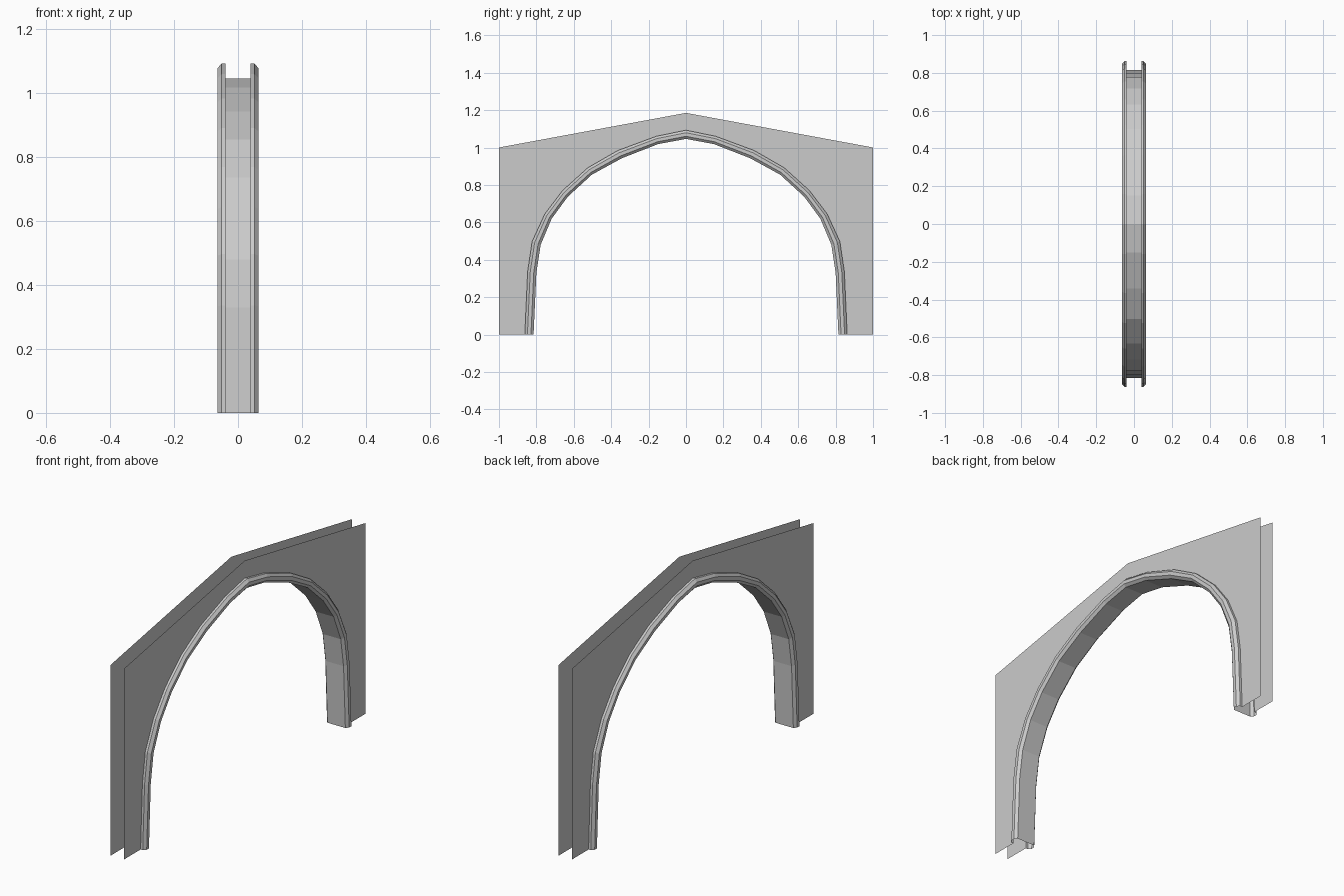
import bpy

if "Cube" in bpy.data.objects:
    bpy.data.objects.remove(bpy.data.objects["Cube"])

# Half arch curves as (y, z), foot to crown: soffit edge and outer trim edge
INNER = [(.815, 0), (.80, .33), (.777, .48), (.718, .62), (.632, .737),
         (.503, .855), (.342, .943), (.15, 1.018), (0, 1.046)]
OUTER = [(.862, 0), (.847, .336), (.823, .497), (.755, .645), (.66, .77),
         (.525, .892), (.365, .984), (.16, 1.06), (0, 1.093)]

# Half trim cross-section as (x, share of the way from soffit to outer edge)
TRIM = [(.0385, 1), (.051, 1), (.064, .7), (.064, .3), (.052, 0)]
PANEL_X = .0385


def mirrored(half):
    """Half curve -> full curve running from -y to +y."""
    return [(-y, z) for y, z in half] + [(y, z) for y, z in reversed(half[:-1])]


def add_mesh(name, verts, faces):
    mesh = bpy.data.meshes.new(name)
    mesh.from_pydata(verts, [], faces)
    mesh.update()
    obj = bpy.data.objects.new(name, mesh)
    bpy.context.collection.objects.link(obj)
    return obj


inner, outer = mirrored(INNER), mirrored(OUTER)

# Arch lining: channel-shaped moulding swept along the arch
profile = [(-x, t) for x, t in TRIM] + [(x, t) for x, t in reversed(TRIM)]
n = len(profile)
verts = [(x, a[0] + (b[0] - a[0]) * t, a[1] + (b[1] - a[1]) * t)
         for a, b in zip(inner, outer) for x, t in profile]
faces = [(j * n + i, (j + 1) * n + i, (j + 1) * n + i + 1, j * n + i + 1)
         for j in range(len(inner) - 1) for i in range(n - 1)]
add_mesh("arch_trim", verts, faces)

# Thin gabled wall panels on both sides, cut out along the outer trim edge
outline = outer + [(1, 0), (1, 1), (0, 1.185), (-1, 1), (-1, 0)]
for side, name in ((1, "right_wall_panel"), (-1, "left_wall_panel")):
    loop = list(range(len(outline)))[::side]
    add_mesh(name, [(side * PANEL_X, y, z) for y, z in outline], [loop])
